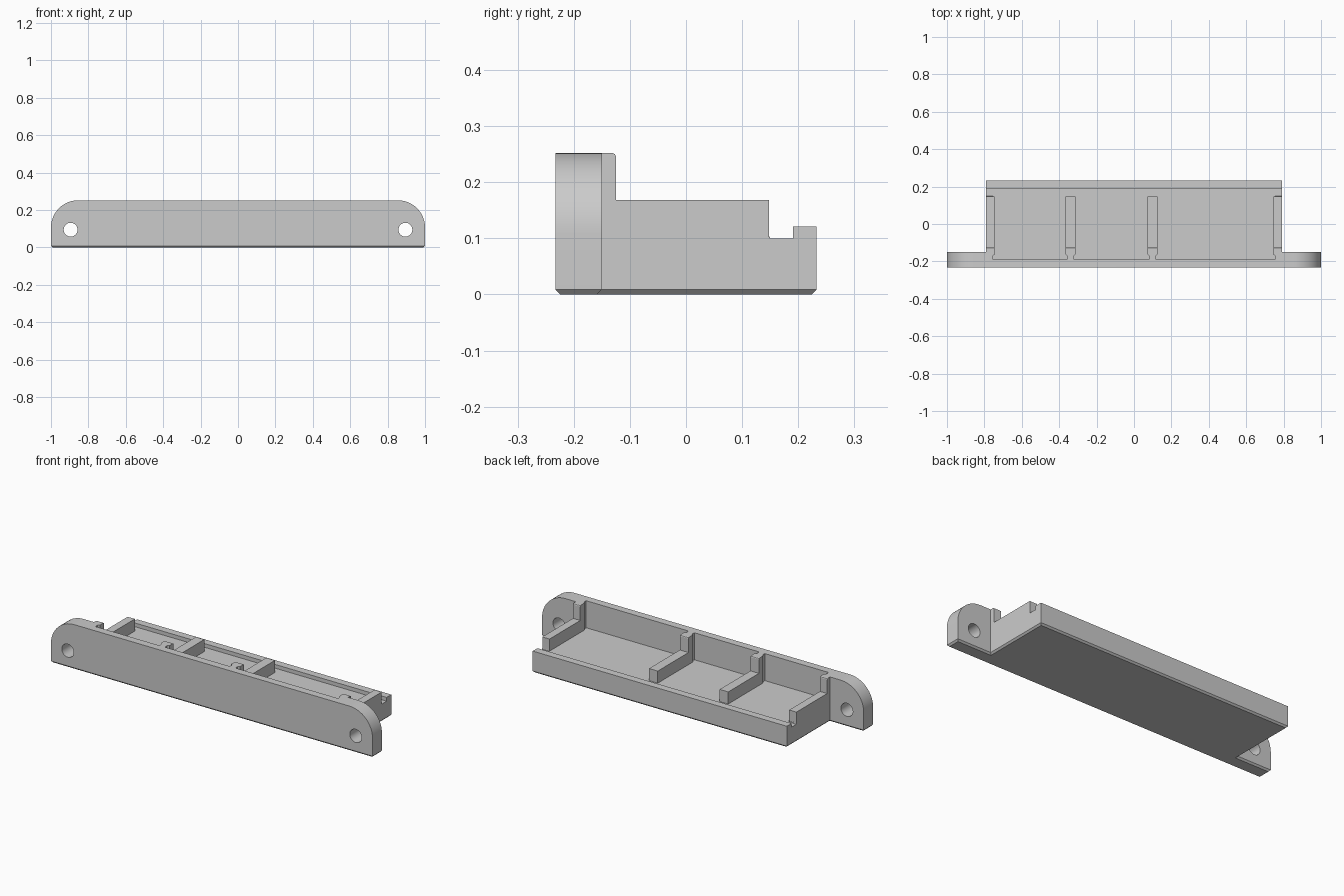
import bpy, bmesh, math
from mathutils import Matrix, Vector

if "Cube" in bpy.data.objects:
    bpy.data.objects.remove(bpy.data.objects["Cube"])

grey = bpy.data.materials.new("plain grey")
grey.use_nodes = True
colour = (0.6, 0.6, 0.6, 1)
grey.diffuse_color = colour
grey.node_tree.nodes["Principled BSDF"].inputs["Base Color"].default_value = colour

FRONT, BACK, SIDE = -0.233, 0.233, 0.79
FLOOR, TOP, RIB_TOP, LIP_TOP = 0.1, 0.252, 0.168, 0.121
PLATE_BACK, POST_BACK, WALL = -0.15, -0.125, -0.19
RIB_END, LIP_FRONT = 0.148, 0.191


def prism(points, offset):
    """Closed solid made by moving an outline along an offset."""
    bm = bmesh.new()
    near = [bm.verts.new(p) for p in points]
    far = [bm.verts.new(Vector(p) + Vector(offset)) for p in points]
    bm.faces.new(near)
    bm.faces.new(far)
    for i in range(len(points)):
        j = (i + 1) % len(points)
        bm.faces.new((near[i], near[j], far[j], far[i]))
    bmesh.ops.recalc_face_normals(bm, faces=bm.faces)
    return bm


def finish(name, bm):
    bmesh.ops.recalc_face_normals(bm, faces=bm.faces)
    mesh = bpy.data.meshes.new(name)
    bm.to_mesh(mesh)
    bm.free()
    mesh.materials.append(grey)
    obj = bpy.data.objects.new(name, mesh)
    bpy.context.collection.objects.link(obj)
    return obj


def cut(target, tool):
    mod = target.modifiers.new("cut", "BOOLEAN")
    mod.operation, mod.solver, mod.object = "DIFFERENCE", "EXACT", tool
    bpy.context.view_layer.objects.active = target
    bpy.ops.object.modifier_apply(modifier=mod.name)
    bpy.data.objects.remove(tool)


# T-shaped block: mounting plate in front, tray behind
half = [(1, FRONT), (1, PLATE_BACK), (SIDE, PLATE_BACK), (SIDE, BACK)]
outline = half + [(-x, y) for x, y in reversed(half)]
bm = prism([(x, y, 0) for x, y in outline], (0, 0, TOP))

# Rounded upper corners of the plate, only on its two short end edges
corners = [e for e in bm.edges
           if all(v.co.z > 0.2 for v in e.verts)
           and abs(sum(v.co.x for v in e.verts)) > 1.99]
bmesh.ops.bevel(bm, geom=corners, offset=0.145, segments=16,
                profile=0.5, affect="EDGES")
# Chamfer around the underside
rim = [e for e in bm.edges if all(v.co.z < 0.001 for v in e.verts)]
bmesh.ops.bevel(bm, geom=rim, offset=0.009, segments=1, affect="EDGES")
body = finish("mounting_tray", bm)

# Lower everything behind the posts to rib height, and the back lip further
step = [(-0.135, 0.4), (-0.135, TOP + 0.002), (-0.127, TOP - 0.002),
        (POST_BACK, TOP - 0.006), (POST_BACK, RIB_TOP), (0.17, RIB_TOP),
        (0.17, LIP_TOP), (0.3, LIP_TOP), (0.3, 0.4)]
cut(body, finish("step_cut", prism([(-1.2, y, z) for y, z in step], (2.4, 0, 0))))

# Comb-shaped pocket: three bays between the ribs, joined by the rear groove
comb = [(-0.9, RIB_END)]
for x0, x1 in ((-0.745, -0.366), (-0.313, 0.072), (0.126, 0.745)):
    bay = [(0, RIB_END), (0, -0.163), (0.009, -0.17), (0.009, WALL)]
    comb += [(x0 - dx, y) for dx, y in bay]
    comb += [(x1 + dx, y) for dx, y in reversed(bay)]
comb += [(0.9, RIB_END), (0.9, LIP_FRONT), (-0.9, LIP_FRONT)]
bm = prism([(x, y, FLOOR) for x, y in comb], (0, 0, 0.3))
# Small fillet at the foot of each rib end
feet = [e for e in bm.edges
        if all(v.co.z < 0.11 and abs(v.co.y - RIB_END) < 0.001 for v in e.verts)]
bmesh.ops.bevel(bm, geom=feet, offset=0.006, segments=3,
                profile=0.5, affect="EDGES")
cut(body, finish("pocket_cut", bm))

# Screw holes
for side in (-1, 1):
    bm = bmesh.new()
    bmesh.ops.create_cone(bm, cap_ends=True, segments=40, radius1=0.037,
                          radius2=0.037, depth=0.4,
                          matrix=Matrix.Translation((side * 0.895, -0.19, 0.095))
                          @ Matrix.Rotation(math.pi / 2, 4, "X"))
    cut(body, finish("hole_cut", bm))

bpy.ops.object.select_all(action="DESELECT")
body.select_set(True)
bpy.context.view_layer.objects.active = body
bpy.ops.object.shade_smooth_by_angle(angle=math.radians(25))
